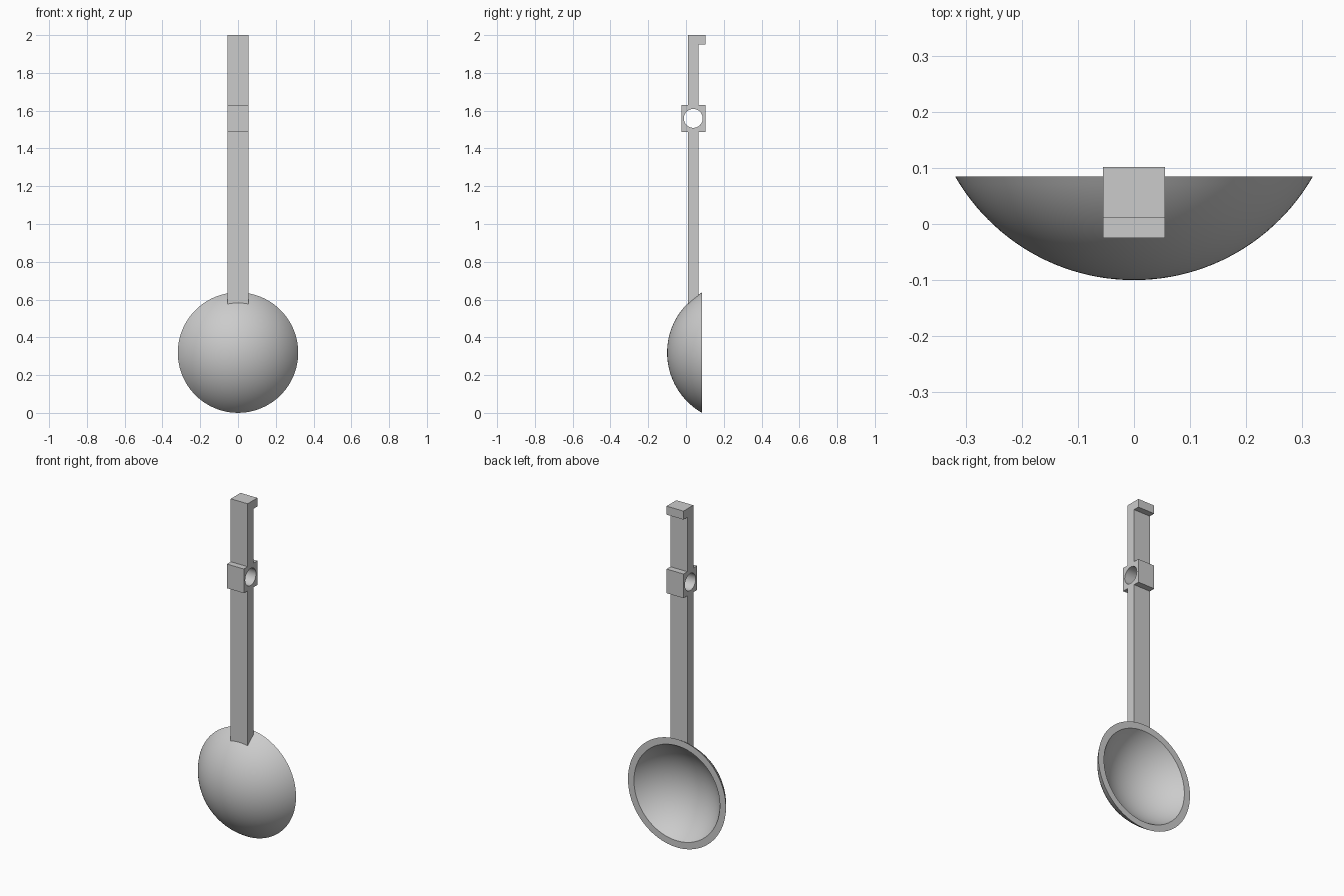
import bpy, bmesh, math
from mathutils import Vector

cube = bpy.data.objects.get("Cube")
if cube:
    bpy.data.objects.remove(cube, do_unlink=True)

# One plain grey material
GREY = (0.6, 0.6, 0.6, 1.0)
grey = bpy.data.materials.new("light grey")
grey.use_nodes = True
grey.diffuse_color = GREY
grey.node_tree.nodes["Principled BSDF"].inputs["Base Color"].default_value = GREY


def finish(bm, name):
    """Turn a bmesh into a linked, shaded object."""
    bmesh.ops.recalc_face_normals(bm, faces=bm.faces)
    mesh = bpy.data.meshes.new(name)
    bm.to_mesh(mesh)
    bm.free()
    mesh.materials.append(grey)
    obj = bpy.data.objects.new(name, mesh)
    bpy.context.collection.objects.link(obj)
    return obj


def smooth(obj):
    bpy.ops.object.select_all(action="DESELECT")
    obj.select_set(True)
    bpy.context.view_layer.objects.active = obj
    bpy.ops.object.shade_smooth_by_angle(angle=math.radians(30))


def extrude_side(points, half_width, name):
    """Extrude a (y, z) outline across x."""
    bm = bmesh.new()
    face = bm.faces.new([bm.verts.new((-half_width, y, z)) for y, z in points])
    out = bmesh.ops.extrude_face_region(bm, geom=[face])
    moved = [v for v in out["geom"] if isinstance(v, bmesh.types.BMVert)]
    bmesh.ops.translate(bm, verts=moved, vec=(2 * half_width, 0, 0))
    return finish(bm, name)


# Bowl: a hollow spherical cap opening to the back, turned around y
CENTRE = Vector((0, 0.2675, 0.319))
RIM_DEPTH, OUTER, INNER, STEPS = 0.183, 0.3675, 0.334, 24


def arc(radius):
    end = math.acos(RIM_DEPTH / radius)
    return [CENTRE + radius * Vector((0, -math.cos(end * i / STEPS), math.sin(end * i / STEPS)))
            for i in range(STEPS + 1)]


bm = bmesh.new()
verts = [bm.verts.new(p) for p in arc(OUTER) + arc(INNER)[::-1]]
edges = [bm.edges.new(pair) for pair in zip(verts, verts[1:])]
bmesh.ops.spin(bm, geom=verts + edges, cent=CENTRE, axis=(0, 1, 0),
               angle=math.tau, steps=96, use_duplicate=False)
bmesh.ops.remove_doubles(bm, verts=bm.verts, dist=0.0001)
smooth(finish(bm, "bowl"))

# Handle: flat bar with a pierced block and a hook at the top
FRONT, BACK = 0.011, 0.066
BLOCK_FRONT, BLOCK_BACK = -0.025, 0.102
LOW, HIGH = 1.488, 1.63
handle = extrude_side([
    (FRONT, 0.56), (FRONT, LOW), (BLOCK_FRONT, LOW), (BLOCK_FRONT, HIGH),
    (FRONT, HIGH), (FRONT, 2.0), (BLOCK_BACK, 2.0), (BLOCK_BACK, 1.95),
    (BACK, 1.95), (BACK, HIGH), (BLOCK_BACK, HIGH), (BLOCK_BACK, LOW),
    (BACK, LOW), (BACK, 0.61)], 0.055, "handle")

# Round hole through the block
hole_y, hole_z = (BLOCK_FRONT + BLOCK_BACK) / 2, (LOW + HIGH) / 2
ring = [math.tau * i / 48 for i in range(48)]
cutter = extrude_side([(hole_y + 0.05 * math.cos(a), hole_z + 0.05 * math.sin(a)) for a in ring],
                      0.1, "hole_cutter")
cut = handle.modifiers.new("hole", "BOOLEAN")
cut.operation = "DIFFERENCE"
cut.solver = "EXACT"
cut.object = cutter
bpy.context.view_layer.objects.active = handle
bpy.ops.object.modifier_apply(modifier=cut.name)
bpy.data.objects.remove(cutter, do_unlink=True)
smooth(handle)
